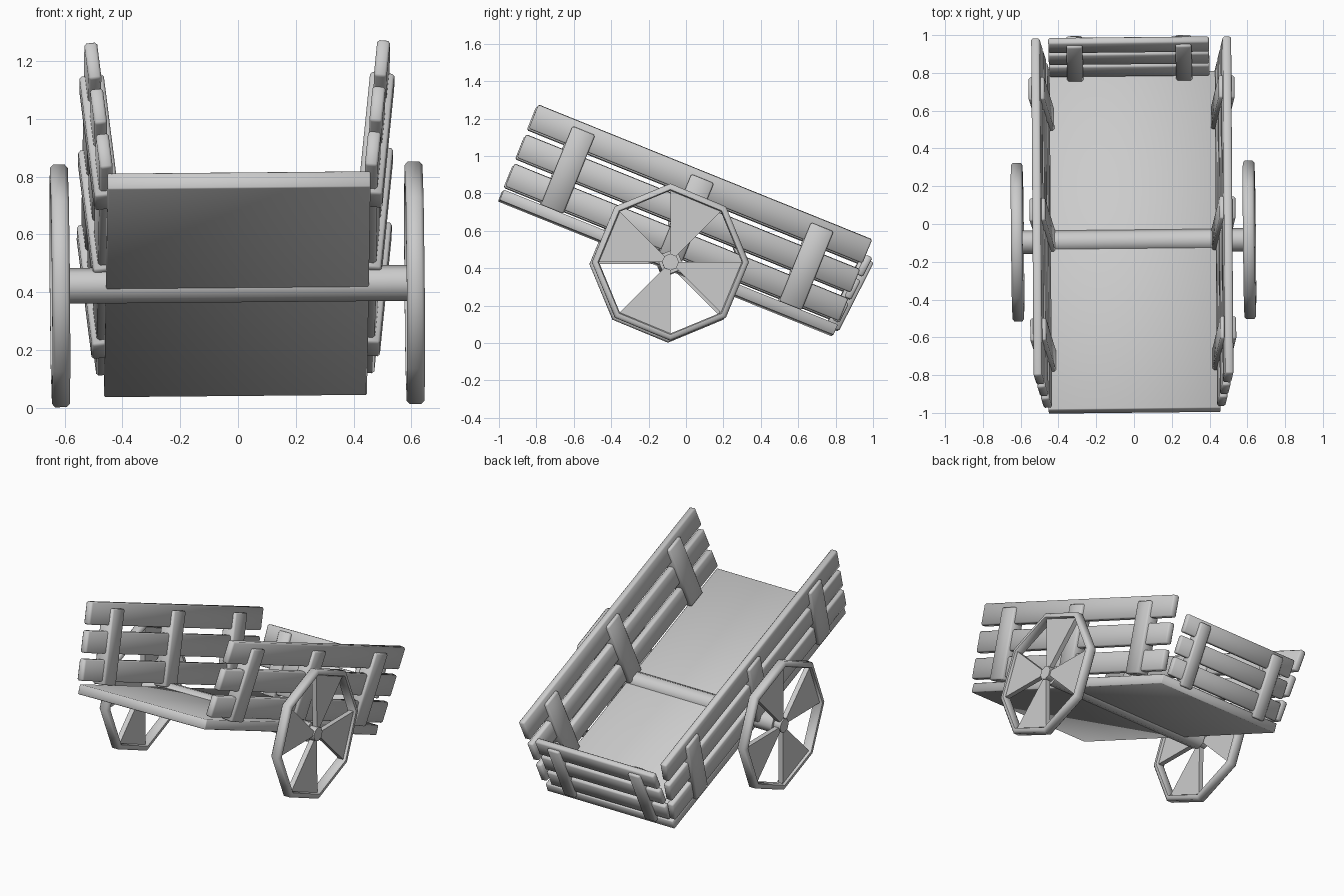
import bpy, bmesh
from math import radians, cos, sin, pi
from mathutils import Matrix, Vector

if "Cube" in bpy.data.objects:
    bpy.data.objects.remove(bpy.data.objects["Cube"])

# The whole cart sits very slightly askew; the body is tipped down at the back
LEAN = Matrix.Rotation(radians(0.6), 4, 'Z') @ Matrix.Rotation(radians(-0.5), 4, 'Y')
BODY = LEAN @ Matrix.Rotation(radians(-22), 4, 'X') @ Matrix.Translation((0, 0, 0.33))


def finish(name, bm, matrix):
    bmesh.ops.recalc_face_normals(bm, faces=bm.faces)
    me = bpy.data.meshes.new(name)
    bm.to_mesh(me)
    bm.free()
    ob = bpy.data.objects.new(name, me)
    bpy.context.collection.objects.link(ob)
    ob.matrix_world = matrix
    bpy.ops.object.select_all(action='DESELECT')
    ob.select_set(True)
    bpy.context.view_layer.objects.active = ob
    bpy.ops.object.shade_smooth_by_angle(angle=radians(50))
    return ob


def board(name, center, size, tilt=Matrix(), bevel=0.008):
    """Bevelled plank in the tipped body's own axes."""
    bm = bmesh.new()
    bmesh.ops.create_cube(bm, size=1)
    bmesh.ops.scale(bm, vec=size, verts=bm.verts)
    bmesh.ops.bevel(bm, geom=bm.edges[:], offset=bevel, segments=1, affect='EDGES')
    return finish(name, bm, BODY @ Matrix.Translation(center) @ tilt)


def prism(bm, pts, half):
    """Closed (y, z) outline extruded along x."""
    f = bm.faces.new([bm.verts.new((-half, y, z)) for y, z in pts])
    ext = bmesh.ops.extrude_face_region(bm, geom=[f])['geom']
    bmesh.ops.translate(bm, vec=(2 * half, 0, 0),
                        verts=[v for v in ext if isinstance(v, bmesh.types.BMVert)])


# Floor
MID = -0.25
board("floor", (0, MID, 0.03), (0.91, 1.925, 0.06), bevel=0.004)

# Flared side walls: three planks and three stakes each
for s, side in ((-1, "left"), (1, "right")):
    tilt = Matrix.Rotation(radians(6 * s), 4, 'Y')
    for i, (h0, h1) in enumerate(((0.08, 0.21), (0.245, 0.378), (0.413, 0.55))):
        h = (h0 + h1) / 2
        board(f"{side}_plank_{i + 1}", (s * (0.45 + 0.105 * h), MID, h),
              (0.045, 1.925, h1 - h0), tilt)
    for i, off in enumerate((-0.685, 0, 0.69)):
        board(f"{side}_stake_{i + 1}", (s * 0.48, MID + off, 0.288),
              (0.085, 0.13, 0.455), tilt)

# Tailboard: three planks and two stakes
tilt = Matrix.Rotation(radians(-5), 4, 'X')
for i, h in enumerate((0.13, 0.268, 0.405)):
    board(f"tail_plank_{i + 1}", (-0.015, 0.69 + 0.09 * h, h), (0.85, 0.04, 0.115), tilt)
for i, x in enumerate((-0.302, 0.275)):
    board(f"tail_stake_{i + 1}", (x, 0.713, 0.24), (0.085, 0.075, 0.41), tilt)

# Axle
HUB = Vector((0, -0.09, 0.427))
bm = bmesh.new()
bmesh.ops.create_cone(bm, cap_ends=True, segments=8, radius1=0.062, radius2=0.062, depth=1.18)
finish("axle", bm, LEAN @ Matrix.Translation(HUB) @ Matrix.Rotation(pi / 2, 4, 'Y'))

# Wheels: octagonal rim with four flared spokes and a small hub
for s, side in ((-1, "left"), (1, "right")):
    place = LEAN @ Matrix.Translation(HUB + Vector((0.614 * s, 0, 0)))
    bm = bmesh.new()
    section = ((0.42, -0.02), (0.42, 0.02), (0.408, 0.031), (0.388, 0.031),
               (0.382, 0.02), (0.382, -0.02), (0.388, -0.031), (0.408, -0.031))
    rings = [[bm.verts.new((x, r * cos(k * pi / 4), r * sin(k * pi / 4)))
              for r, x in section] for k in range(8)]
    for k in range(8):
        a, b = rings[k], rings[(k + 1) % 8]
        for j in range(8):
            n = (j + 1) % 8
            bm.faces.new((a[j], a[n], b[n], b[j]))
    ob = finish(f"{side}_wheel_rim", bm, place)

    bm = bmesh.new()
    for k in range(4):
        a0, a1 = k * pi / 2 - pi / 4, k * pi / 2
        prism(bm, [(0.02 * cos(a0), 0.02 * sin(a0)),
                   (0.388 * cos(a0), 0.388 * sin(a0)),
                   (0.388 * cos(a1), 0.388 * sin(a1)),
                   (0.02 * cos(a1), 0.02 * sin(a1))], 0.016)
    prism(bm, [(0.045 * cos(k * pi / 4), 0.045 * sin(k * pi / 4)) for k in range(8)], 0.025)
    finish(f"{side}_wheel_spokes", bm, place)
